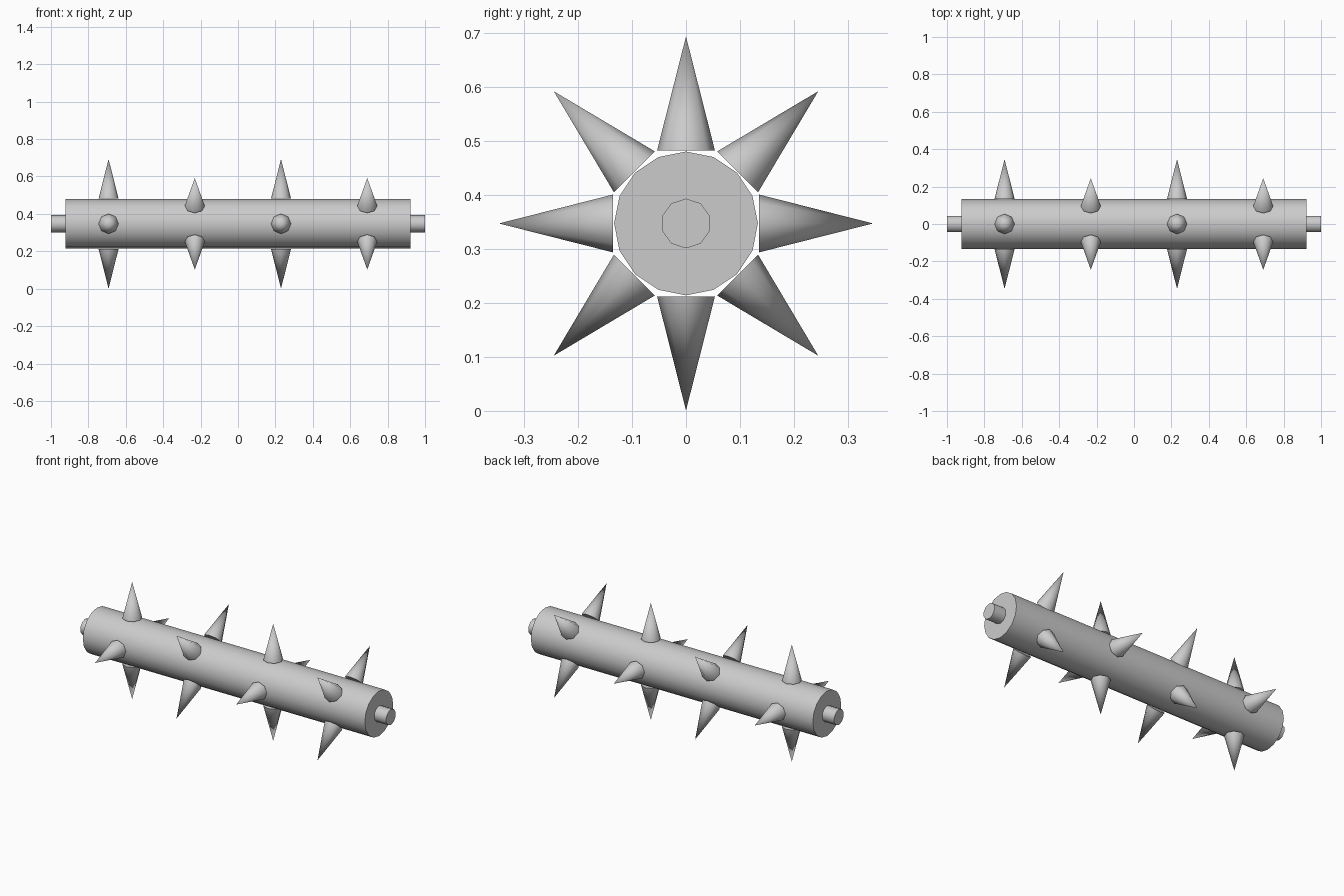
import bpy, bmesh, math
from mathutils import Matrix

if "Cube" in bpy.data.objects:
    bpy.data.objects.remove(bpy.data.objects["Cube"])

CZ = 0.347            # height of the roller axis
TIP, BASE = 0.346, 0.135   # spike reach and base distance from the axis

steel = bpy.data.materials.new("steel grey")
steel.diffuse_color = (0.6, 0.6, 0.6, 1)
steel.use_nodes = True
steel.node_tree.nodes["Principled BSDF"].inputs["Base Color"].default_value = steel.diffuse_color


def finish(name, bm):
    """Turn a bmesh into a smooth-shaded object with crisp rims."""
    mesh = bpy.data.meshes.new(name)
    bm.to_mesh(mesh)
    bm.free()
    mesh.materials.append(steel)
    obj = bpy.data.objects.new(name, mesh)
    bpy.context.collection.objects.link(obj)
    obj.location.z = CZ
    bpy.ops.object.select_all(action='DESELECT')
    obj.select_set(True)
    bpy.context.view_layer.objects.active = obj
    bpy.ops.object.shade_smooth_by_angle(angle=math.radians(60))


def rod(name, radius, sides, x0, x1):
    """Cylinder along x with a vertex line on top."""
    bm = bmesh.new()
    bmesh.ops.create_cone(bm, cap_ends=True, segments=sides,
                          radius1=radius, radius2=radius, depth=x1 - x0)
    # local x goes up or down, local y stays, local z runs along x
    top = max(bm.verts, key=lambda v: (round(v.co.y, 5)))
    turn = Matrix.Rotation(-math.atan2(top.co.y, top.co.x), 4, 'Z')
    place = (Matrix.Translation(((x0 + x1) / 2, 0, 0))
             @ Matrix.Rotation(-math.pi / 2, 4, 'Y'))
    bmesh.ops.transform(bm, matrix=place @ turn, verts=bm.verts)
    finish(name, bm)


def spike_ring(name, x, start):
    """Four spikes around the drum at one position along it."""
    bm = bmesh.new()
    for i in range(4):
        m = (Matrix.Translation((x, 0, 0))
             @ Matrix.Rotation(start + i * math.pi / 2, 4, 'X')
             @ Matrix.Translation((0, 0, (BASE + TIP) / 2)))
        bmesh.ops.create_cone(bm, cap_ends=True, segments=8, radius1=0.0535,
                              radius2=0, depth=TIP - BASE, matrix=m)
    bmesh.ops.remove_doubles(bm, verts=bm.verts, dist=1e-5)
    finish(name, bm)


# Drum and the axle stubs at its ends
rod("drum", 0.133, 16, -0.922, 0.922)
rod("left_axle", 0.046, 10, -1.0, -0.92)
rod("right_axle", 0.046, 10, 0.92, 1.0)

# Rings of spikes, every second one turned by 45 degrees
for i in range(4):
    spike_ring(f"spike_ring_{i + 1}", -0.692 + i * 0.461, (i % 2) * math.pi / 4)
